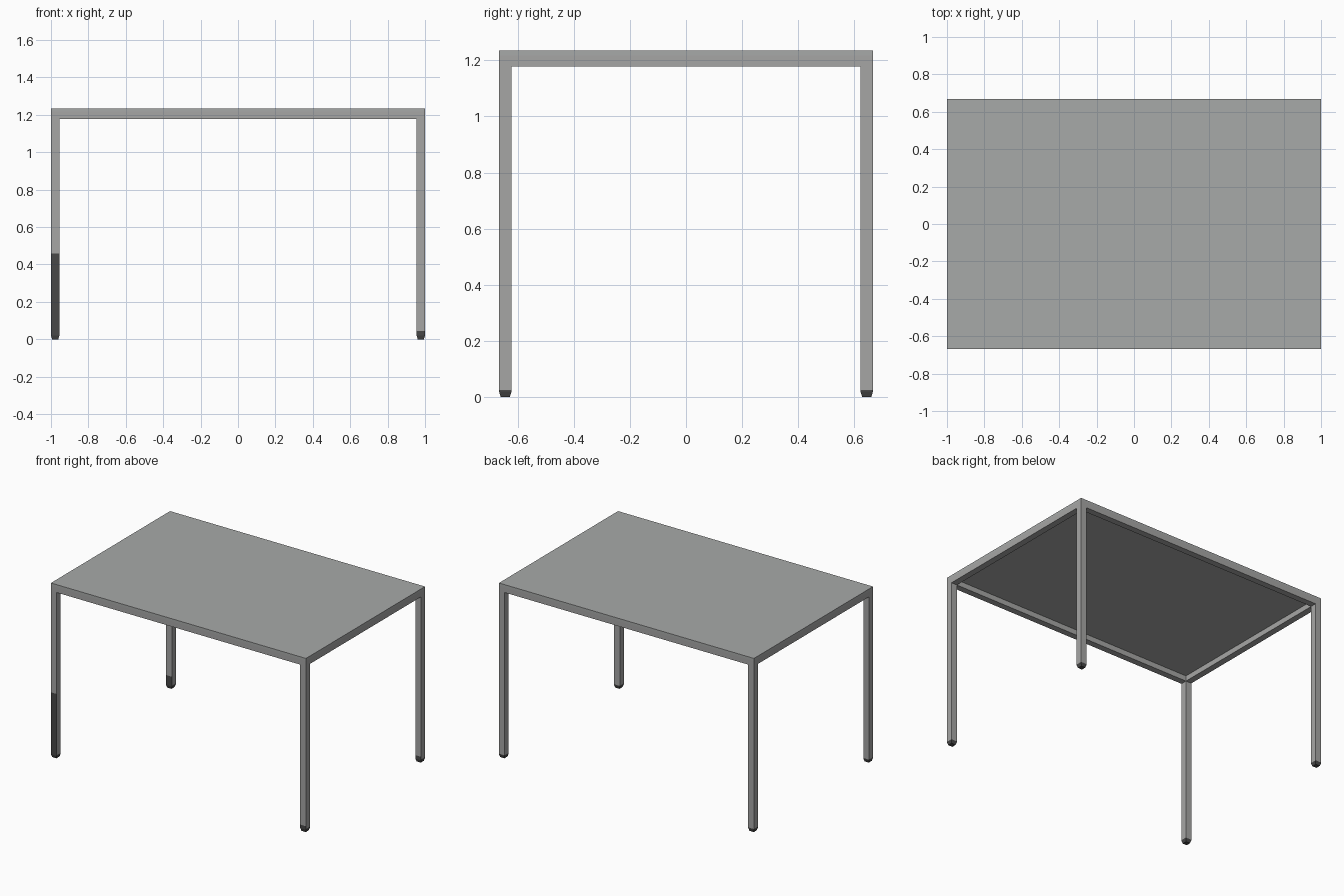
import bpy, bmesh

if "Cube" in bpy.data.objects:
    bpy.data.objects.remove(bpy.data.objects["Cube"])

def mat(name, c):
    m = bpy.data.materials.new(name)
    m.diffuse_color = (*c, 1)
    m.use_nodes = True
    m.node_tree.nodes["Principled BSDF"].inputs["Base Color"].default_value = m.diffuse_color
    return m

TOP = mat("table top grey", (0.39, 0.40, 0.395))
METAL = mat("frame grey", (0.38, 0.38, 0.375))
DARK = mat("dark rubber", (0.065, 0.065, 0.065))

X, Y, W = 1.0, 0.667, 0.045          # half sizes and tube width
Z_FOOT, Z_RAIL, Z_SLAB, Z_TOP = 0.025, 1.179, 1.217, 1.235

def prism(name, sections, mats):
    """Stack of rectangular sections (x0, x1, y0, y1, z), capped."""
    bm = bmesh.new()
    rings = [[bm.verts.new(p) for p in
              ((a, c, z), (b, c, z), (b, d, z), (a, d, z))]
             for a, b, c, d, z in sections]
    bm.faces.new(rings[0][::-1])
    bm.faces.new(rings[-1])
    for r, s in zip(rings, rings[1:]):
        for i in range(4):
            j = (i + 1) % 4
            bm.faces.new((r[i], r[j], s[j], s[i]))
    me = bpy.data.meshes.new(name)
    bm.normal_update()
    bm.to_mesh(me)
    bm.free()
    for m in mats:
        me.materials.append(m)
    ob = bpy.data.objects.new(name, me)
    bpy.context.collection.objects.link(ob)
    return ob

def box(name, x0, x1, y0, y1, z0, z1, m):
    return prism(name, [(x0, x1, y0, y1, z0), (x0, x1, y0, y1, z1)], [m])

# thin table top
box("table_top", -X, X, -Y, Y, Z_SLAB, Z_TOP, TOP)

# legs with tapered feet; dark wear on the front faces up to a given height
wear = {(-1, -1): 0.46, (1, -1): 0.045, (-1, 1): 0.09, (1, 1): 0.045}
for (sx, sy), h in wear.items():
    side = ("back_" if sy > 0 else "front_") + ("right" if sx > 0 else "left")
    x0, x1 = sorted((sx * X, sx * (X - W)))
    y0, y1 = sorted((sy * Y, sy * (Y - W)))
    leg = prism(side + "_leg", [(x0, x1, y0, y1, z) for z in (Z_FOOT, h, Z_SLAB)],
                [METAL, DARK])
    for p in leg.data.polygons:
        if p.normal.y < -0.9 and p.center.z < h:
            p.material_index = 1
    t = 0.006
    prism(side + "_foot", [(x0 + t, x1 - t, y0 + t, y1 - t, 0),
                           (x0, x1, y0, y1, 0.02),
                           (x0, x1, y0, y1, Z_FOOT)], [DARK])

# rails between the legs
for s, n, m in ((-1, "front", "left"), (1, "back", "right")):
    y0, y1 = sorted((s * Y, s * (Y - W)))
    box(n + "_rail", -X + W, X - W, y0, y1, Z_RAIL, Z_SLAB, METAL)
    x0, x1 = sorted((s * X, s * (X - W)))
    box(m + "_rail", x0, x1, -Y + W, Y - W, Z_RAIL, Z_SLAB, METAL)
